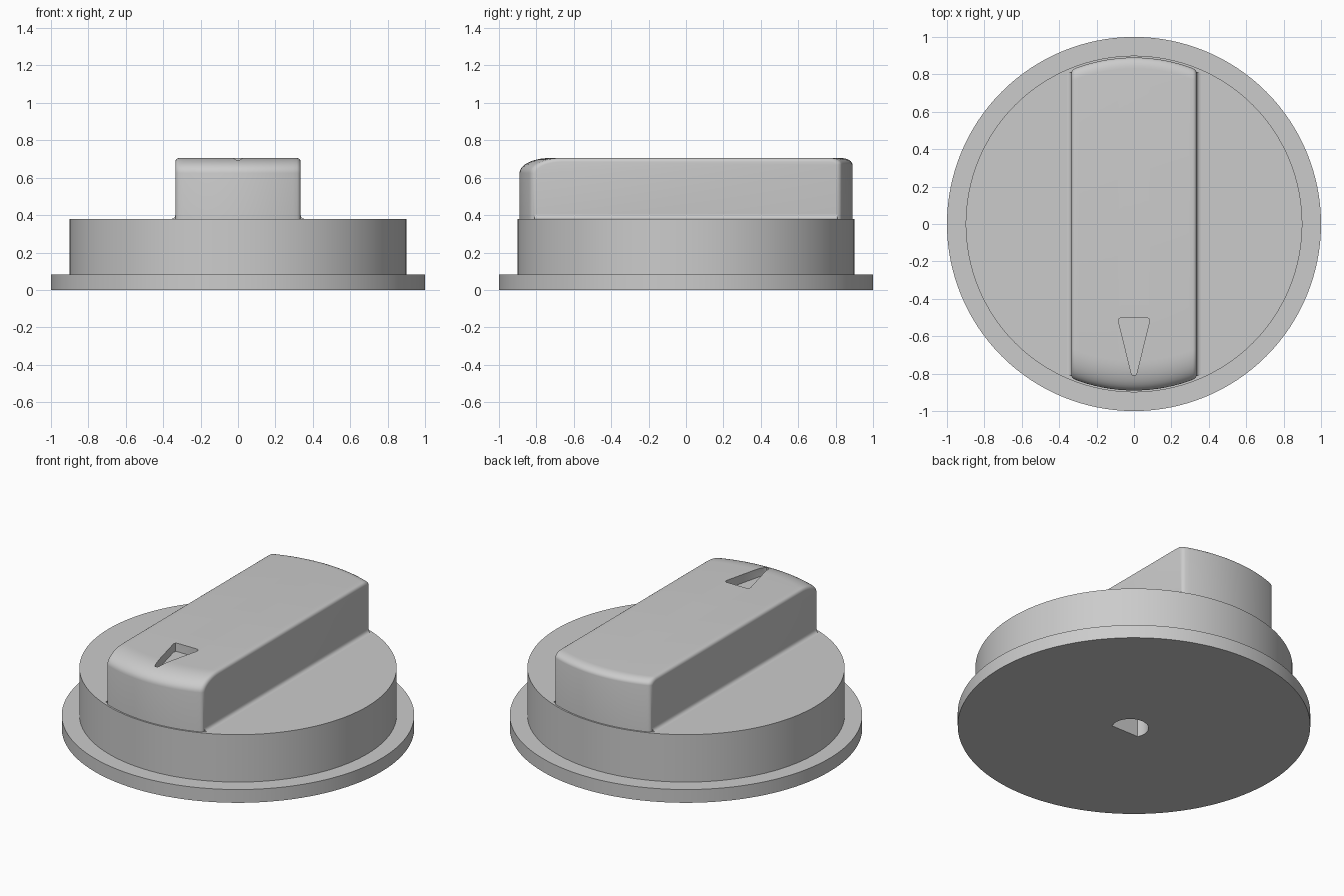
import bpy, bmesh
from math import sin, cos, pi, sqrt, radians, asin

if "Cube" in bpy.data.objects:
    bpy.data.objects.remove(bpy.data.objects["Cube"])

TOP, DECK, HALF, RAD = 0.705, 0.38, 0.335, 0.89


def make(name, bm):
    bmesh.ops.recalc_face_normals(bm, faces=bm.faces)
    me = bpy.data.meshes.new(name)
    bm.to_mesh(me)
    bm.free()
    ob = bpy.data.objects.new(name, me)
    bpy.context.collection.objects.link(ob)
    return ob


def prism(name, pts, z0, z1, axis="z"):
    """Extrude a flat outline along z (pts = x,y) or along y (pts = x,z)."""
    place = (lambda p, t: (p[0], p[1], t)) if axis == "z" else (lambda p, t: (p[0], t, p[1]))
    bm = bmesh.new()
    a = [bm.verts.new(place(p, z0)) for p in pts]
    b = [bm.verts.new(place(p, z1)) for p in pts]
    bm.faces.new(a)
    bm.faces.new(b)
    n = len(pts)
    for i in range(n):
        j = (i + 1) % n
        bm.faces.new((a[i], a[j], b[j], b[i]))
    return make(name, bm)


def activate(ob):
    bpy.ops.object.select_all(action="DESELECT")
    ob.select_set(True)
    bpy.context.view_layer.objects.active = ob


def cut(ob, cutter):
    m = ob.modifiers.new("cut", "BOOLEAN")
    m.operation, m.solver, m.object = "DIFFERENCE", "EXACT", cutter
    activate(ob)
    bpy.ops.object.modifier_apply(modifier=m.name)
    bpy.data.objects.remove(cutter)


def smooth(ob):
    activate(ob)
    bpy.ops.object.shade_smooth_by_angle(angle=radians(30))


# Round base: flange and drum turned from one profile
N = 128
bm = bmesh.new()
rings = [[bm.verts.new((r * cos(2 * pi * i / N), r * sin(2 * pi * i / N), z)) for i in range(N)]
         for r, z in ((1, 0), (1, 0.083), (0.9, 0.083), (0.9, DECK))]
for lo, hi in zip(rings, rings[1:]):
    for i in range(N):
        j = (i + 1) % N
        bm.faces.new((lo[i], lo[j], hi[j], hi[i]))
bm.faces.new(rings[0])
bm.faces.new(rings[-1])
base = make("base", bm)

# D-shaped shaft hole in the underside
r, cy, flat = 0.105, -0.035, -0.08
a0 = asin((flat - cy) / r)
d_shape = [(r * cos(a), cy + r * sin(a)) for a in
           (a0 + (pi - 2 * a0) * i / 32 for i in range(33))]
cut(base, prism("shaft_cutter", d_shape, -0.1, 0.3))
smooth(base)


# Grip: side profile lofted across x, its ends following a circle
def grip_profile(x):
    end = sqrt(RAD * RAD - x * x)

    def corner(sign, length, height, k):
        return [(sign * (end - length + length * cos(t)), TOP - height + height * sin(t))
                for t in (pi / 2 * i / k for i in range(k + 1))]

    front = corner(-1, 0.16, 0.08, 10)
    back = corner(1, 0.06, 0.035, 6)[::-1]
    return [(-end, 0.3)] + front + back + [(end, 0.3)]


bm = bmesh.new()
cols = []
for i in range(17):
    x = HALF * (i / 8 - 1)
    cols.append([bm.verts.new((x, y, z)) for y, z in grip_profile(x)])
for a, b in zip(cols, cols[1:]):
    for i in range(len(a)):
        j = (i + 1) % len(a)
        bm.faces.new((a[i], a[j], b[j], b[i]))
side_faces = [bm.faces.new(cols[0]), bm.faces.new(cols[-1])]
edges = list({e for f in side_faces for e in f.edges})
bmesh.ops.recalc_face_normals(bm, faces=bm.faces)
bmesh.ops.bevel(bm, geom=edges, offset=0.02, offset_type="OFFSET", segments=4,
                profile=0.5, affect="EDGES", clamp_overlap=True)
grip = make("grip", bm)

# Wedge-shaped pointer recess with softened corners
pointer = [(-0.068, -0.5), (0.068, -0.5), (0.08, -0.506), (0.083, -0.52),
           (0.014, -0.80), (0.008, -0.808), (-0.008, -0.808), (-0.014, -0.80),
           (-0.083, -0.52), (-0.08, -0.506)]
cut(grip, prism("pointer_cutter", pointer, 0.652, 0.8))
smooth(grip)

# Small concave fillets where the grip sides meet the drum
f = 0.022
for name, s in (("left_fillet", -1), ("right_fillet", 1)):
    arc = [(s * (HALF + f - f * cos(t)), DECK + f - f * sin(t))
           for t in (pi / 2 * i / 5 for i in range(6))]
    outline = arc + [(s * (HALF + f), DECK - 0.01), (s * (HALF - 0.01), DECK - 0.01),
                     (s * (HALF - 0.01), DECK + f)]
    smooth(prism(name, outline, -0.81, 0.81, axis="y"))
